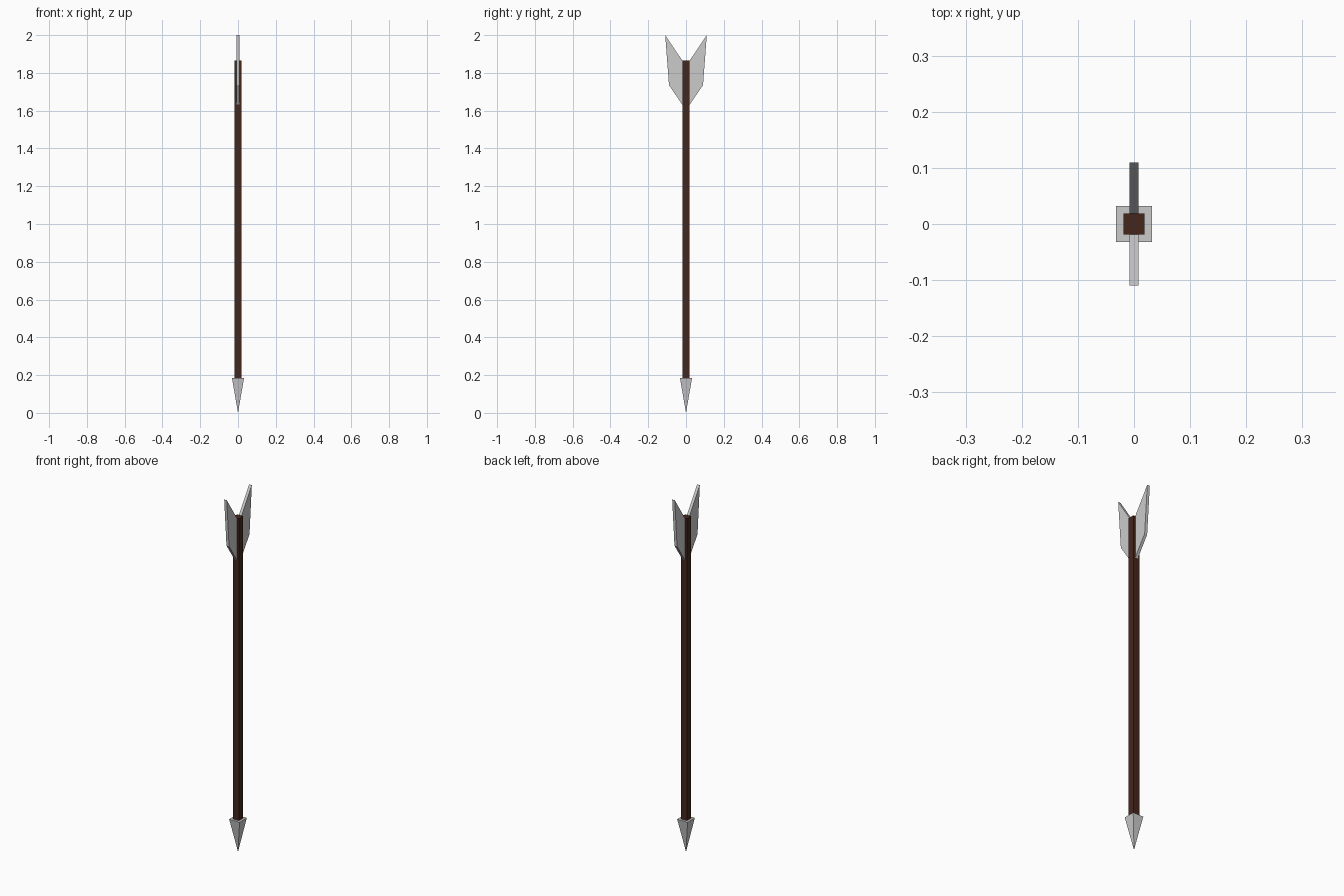
import bpy, bmesh, math

if "Cube" in bpy.data.objects:
    bpy.data.objects.remove(bpy.data.objects["Cube"])

brown = bpy.data.materials.new("dark_wood")
brown.diffuse_color = (0.06, 0.02, 0.012, 1)
brown.use_nodes = True
brown.node_tree.nodes["Principled BSDF"].inputs["Base Color"].default_value = brown.diffuse_color


def finish(name, bm, material=None):
    bmesh.ops.recalc_face_normals(bm, faces=bm.faces)
    mesh = bpy.data.meshes.new(name)
    bm.to_mesh(mesh)
    bm.free()
    obj = bpy.data.objects.new(name, mesh)
    bpy.context.collection.objects.link(obj)
    if material:
        mesh.materials.append(material)
    return obj


def square_prism(name, half_bottom, half_top, z0, z1, material=None):
    """Four-sided prism, or a pyramid when half_bottom is zero."""
    bm = bmesh.new()
    bmesh.ops.create_cone(bm, cap_ends=True, segments=4,
                          radius1=half_bottom * math.sqrt(2),
                          radius2=half_top * math.sqrt(2), depth=z1 - z0)
    # Turn the sides to face the axes and lift into place
    for v in bm.verts:
        x, y, z = v.co
        c = math.sqrt(0.5)
        v.co = (c * (x - y), c * (x + y), z + (z0 + z1) / 2)
    bmesh.ops.remove_doubles(bm, verts=bm.verts, dist=1e-5)
    bmesh.ops.dissolve_degenerate(bm, edges=bm.edges, dist=1e-6)
    return finish(name, bm, material)


# Square wooden shaft
square_prism("shaft", 0.019, 0.019, 0.18, 1.865, brown)

# Pyramid head pointing down
square_prism("arrow_head", 0.0, 0.032, 0.0, 0.185)

# Pair of swept vanes, one on each side of the shaft
half_thick = 0.008
profile = [(0.018, 1.63), (0.09, 1.735), (0.11, 2.0), (0.018, 1.863)]
for name, side in (("vane_right", 1), ("vane_left", -1)):
    bm = bmesh.new()
    face = bm.faces.new([bm.verts.new((-half_thick, side * y, z)) for y, z in profile])
    ext = bmesh.ops.extrude_face_region(bm, geom=[face], use_keep_orig=True)
    moved = [g for g in ext["geom"] if isinstance(g, bmesh.types.BMVert)]
    bmesh.ops.translate(bm, verts=moved, vec=(2 * half_thick, 0, 0))
    finish(name, bm)
